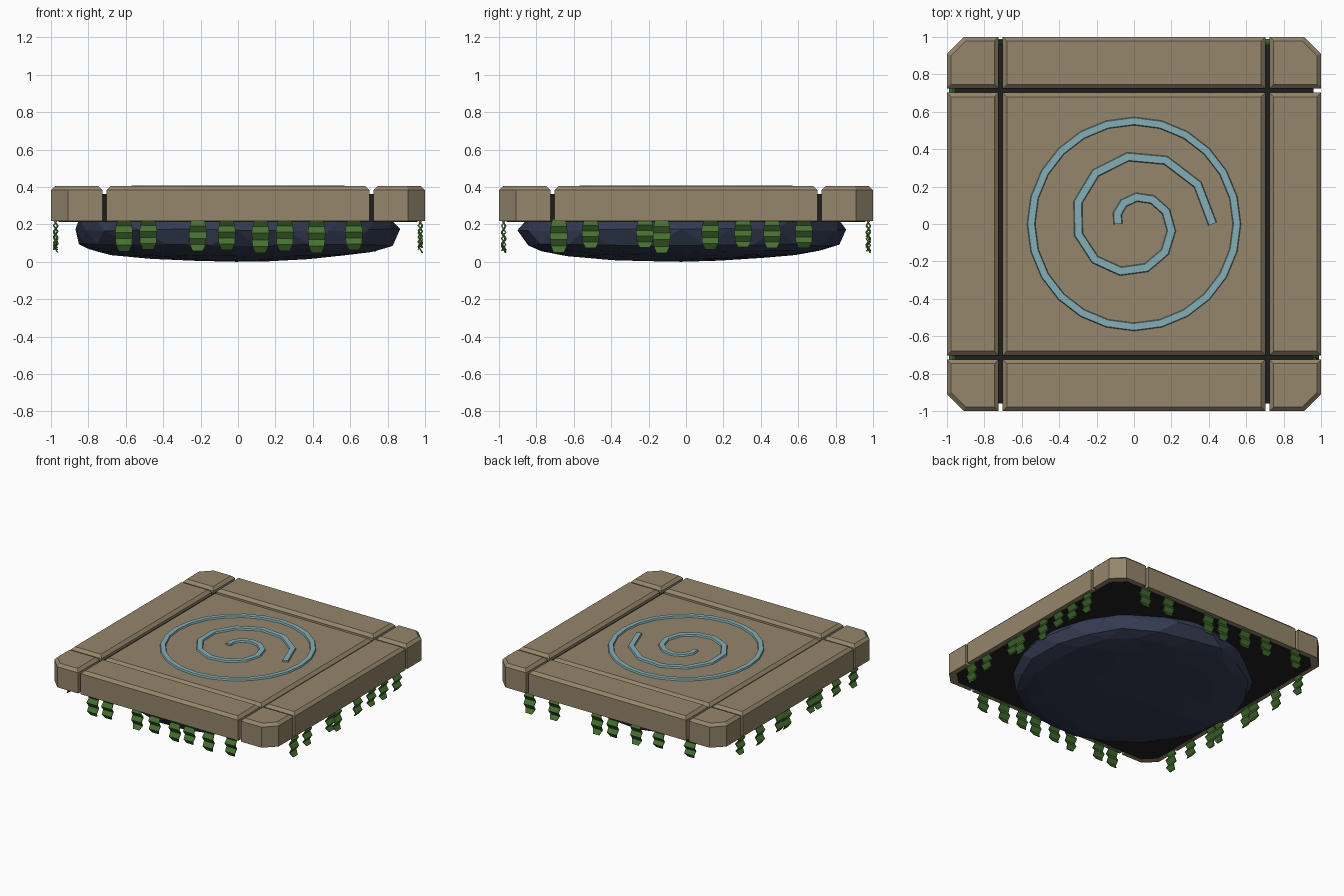
import bpy, bmesh, math, random
from mathutils import Vector

if "Cube" in bpy.data.objects:
    bpy.data.objects.remove(bpy.data.objects["Cube"])

random.seed(4)

def mat(name, col):
    m = bpy.data.materials.new(name)
    m.diffuse_color = (*col, 1)
    m.use_nodes = True
    m.node_tree.nodes["Principled BSDF"].inputs["Base Color"].default_value = m.diffuse_color
    return m

STONE = mat("sandstone", (0.30, 0.24, 0.15))
DARK = mat("dark_joint", (0.012, 0.014, 0.012))
RUNE = mat("pale_blue", (0.23, 0.42, 0.47))
ROCK = mat("blue_rock", (0.035, 0.045, 0.085))
VINE = mat("moss_green", (0.06, 0.16, 0.03))

def finish(bm, name, m):
    bmesh.ops.recalc_face_normals(bm, faces=bm.faces)
    me = bpy.data.meshes.new(name)
    bm.to_mesh(me)
    bm.free()
    me.materials.append(m)
    ob = bpy.data.objects.new(name, me)
    bpy.context.collection.objects.link(ob)
    return ob

def block(name, pts, z0, z1, m, bevel=0.022):
    """Extruded outline with chamfered top and upright edges."""
    bm = bmesh.new()
    f = bm.faces.new([bm.verts.new((x, y, z0)) for x, y in pts])
    ext = bmesh.ops.extrude_face_region(bm, geom=[f], use_keep_orig=True)
    for v in ext["geom"]:
        if isinstance(v, bmesh.types.BMVert):
            v.co.z = z1
    bmesh.ops.recalc_face_normals(bm, faces=bm.faces)
    if bevel:
        zm = (z0 + z1) / 2
        top = [e for e in bm.edges if all(v.co.z > zm for v in e.verts)]
        bmesh.ops.bevel(bm, geom=top, offset=bevel, segments=1, affect='EDGES')
    return finish(bm, name, m)

def rect(x0, x1, y0, y1):
    return [(x0, y0), (x1, y0), (x1, y1), (x0, y1)]

# Stone slab: centre tile, four border blocks, four clipped corner blocks
A, B, Z0, Z1, C = 0.702, 0.725, 0.217, 0.405, 0.09
block("centre_tile", rect(-A, A, -A, A), Z0, 0.395, STONE)
for s, fb, lr in ((-1, "front", "left"), (1, "back", "right")):
    lo, hi = sorted((s * B, s))
    block(fb + "_border", rect(-A, A, lo, hi), Z0, Z1, STONE)
    block(lr + "_border", rect(lo, hi, -A, A), Z0, Z1, STONE)
    for t, side in ((-1, "left"), (1, "right")):
        pts = [(B, B), (1, B), (1, 1 - C), (1 - C, 1), (B, 1)]
        block(f"{fb}_{side}_corner", [(t * x, s * y) for x, y in pts], Z0, Z1, STONE)

# Dark bed that fills the joints and closes the underside
K = 0.96
bed = [(K, -K + C), (K, K - C), (K - C, K), (-K + C, K),
       (-K, K - C), (-K, -K + C), (-K + C, -K), (K - C, -K)]
block("joint_bed", bed, 0.213, 0.362, DARK, 0)

# Raised rune: strip with a trapezoid section swept along a flat path
def strip(name, path, width, closed):
    bm = bmesh.new()
    n = len(path)
    rows = []
    for i, p in enumerate(path):
        a = path[(i - 1) % n] if closed or i > 0 else p
        b = path[(i + 1) % n] if closed or i < n - 1 else p
        d = (b - a).normalized()
        nrm = Vector((-d.y, d.x))
        rows.append([bm.verts.new((*(p + nrm * o * width), z)) for o, z in
                     ((-0.5, 0.385), (-0.36, 0.408), (0.36, 0.408), (0.5, 0.385))])
    for i in range(n if closed else n - 1):
        r, q = rows[i], rows[(i + 1) % n]
        for k in range(4):
            j = (k + 1) % 4
            bm.faces.new((r[k], r[j], q[j], q[k]))
    if not closed:
        bm.faces.new(rows[0])
        bm.faces.new(rows[-1])
    return finish(bm, name, RUNE)

def polar(r, a):
    return Vector((r * math.cos(a), r * math.sin(a)))

strip("rune_ring", [polar(0.55, math.tau * i / 24) for i in range(24)], 0.05, True)
spiral = [polar(0.085 + 0.335 * i / 17, math.pi * (1 - 3 * i / 17)) for i in range(18)]
strip("rune_spiral", spiral, 0.055, False)

# Faceted boulder beneath, flattened at the bottom
bm = bmesh.new()
bmesh.ops.create_icosphere(bm, subdivisions=3, radius=1)
for v in bm.verts:
    x, y, z = v.co
    k = 0.87 + random.uniform(-0.025, 0.015)
    h = math.copysign(abs(z) ** 0.55, z) * 0.165 + random.uniform(-0.007, 0.007)
    v.co = (x * k - 0.01, y * k - 0.025, min(0.17 + h, 0.23))
low = min(v.co.z for v in bm.verts)
for v in bm.verts:
    v.co.z -= low
finish(bm, "boulder", ROCK)

# Hanging vines: zigzag ribbons along each edge
def vine(name, pos, out, length):
    along = Vector((-out.y, out.x, 0))
    base = out * 0.975 + along * pos
    bm = bmesh.new()
    widths = (0.07, 0.085, 0.095, 0.09, 0.085, 0.055)
    phase = random.choice((-1, 1))
    rows = []
    for i, w in enumerate(widths):
        c = base + out * (0.011 * phase * (-1) ** i)
        c = c + Vector((0, 0, 0.225 - length * i / 5))
        rows.append([bm.verts.new(c + along * (a * w / 2) + out * o)
                     for a, o in ((-1, -0.004), (1, -0.004), (1, 0.004), (-1, 0.004))])
    for r, q in zip(rows, rows[1:]):
        for k in range(4):
            j = (k + 1) % 4
            bm.faces.new((r[k], r[j], q[j], q[k]))
    bm.faces.new(rows[0])
    bm.faces.new(rows[-1])
    finish(bm, name, VINE)

# Positions are measured along x or y of each edge
edges = {
    "front": ((0, -1), (-0.61, -0.48, -0.215, -0.06, 0.12, 0.25, 0.42, 0.62)),
    "right": ((1, 0), (-0.68, -0.51, -0.22, -0.13, 0.13, 0.305, 0.46, 0.63)),
    "back": ((0, 1), (-0.72, -0.44, -0.24, -0.03, 0.11, 0.49, 0.71)),
    "left": ((-1, 0), (-0.74, -0.52, -0.29, -0.2, 0.11, 0.2, 0.45, 0.7)),
}
for side, (o, places) in edges.items():
    out = Vector((*o, 0))
    sign = -1 if side in ("back", "left") else 1
    for i, p in enumerate(places):
        vine(f"{side}_vine_{i + 1}", p * sign, out, random.uniform(0.145, 0.18))
